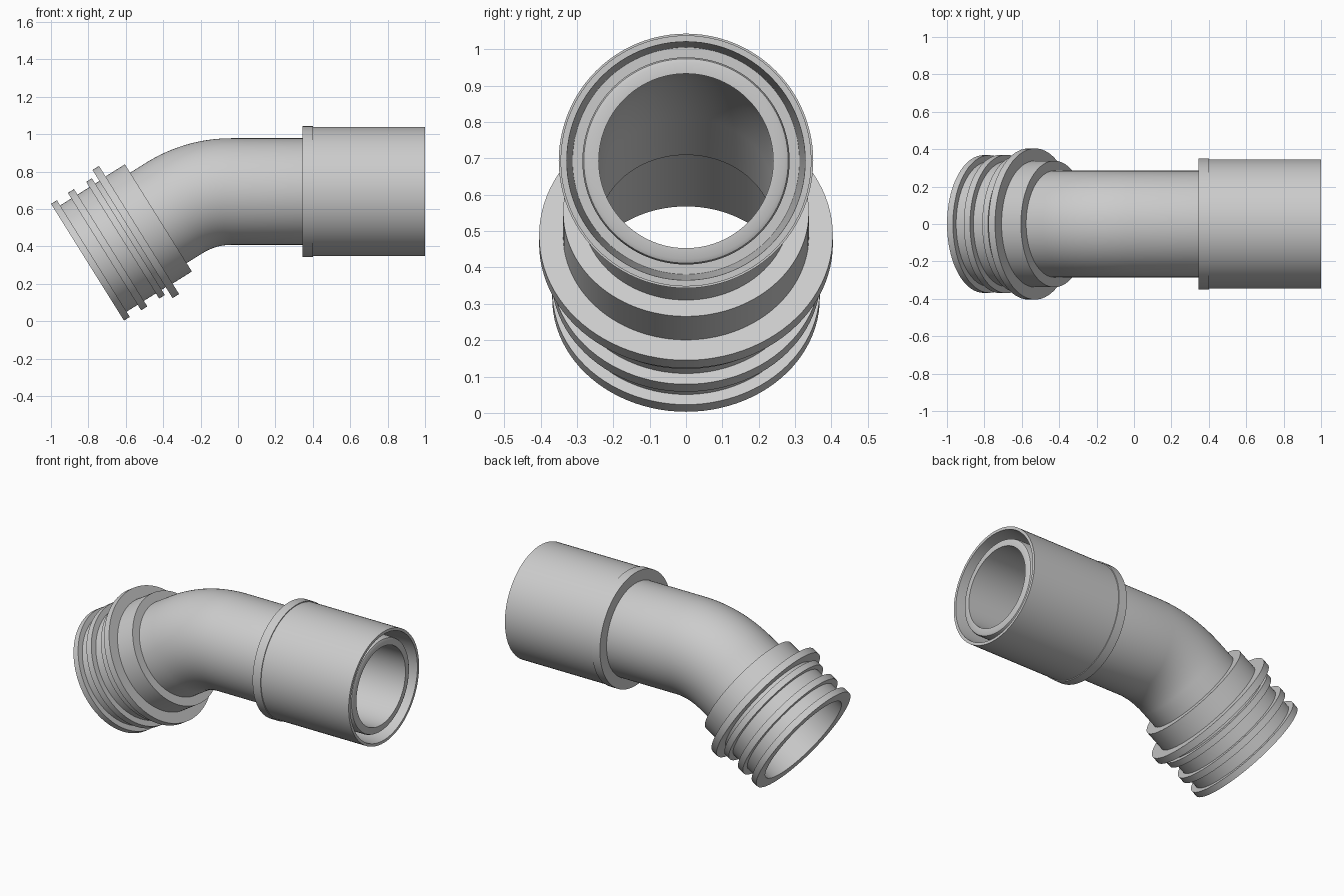
import bpy
import bmesh
import math
from mathutils import Vector

cube = bpy.data.objects.get("Cube")
if cube:
    bpy.data.objects.remove(cube, do_unlink=True)

grey = bpy.data.materials.new("light_grey")
grey.use_nodes = True
colour = (0.6, 0.6, 0.6, 1.0)
grey.diffuse_color = colour
grey.node_tree.nodes["Principled BSDF"].inputs["Base Color"].default_value = colour

# Centre line: tilted leg, circular bend, level leg along +x
SIDES = 96
ANGLE = math.radians(32)
ELBOW = Vector((-0.2, 0, 0.693))
LEG = 0.713
BEND_RADIUS = 0.575
TANGENT = BEND_RADIUS * math.tan(ANGLE / 2)
BEND_START = LEG - TANGENT
BEND_END = BEND_START + BEND_RADIUS * ANGLE
LEVEL = BEND_END - (ELBOW.x + TANGENT)    # path distance at x = 0


def frame(u):
    """Centre and in-plane radial direction at distance u from the tilted end."""
    turn = ANGLE * min(max((BEND_END - u) / (BEND_END - BEND_START), 0), 1)
    along = Vector((math.cos(turn), 0, math.sin(turn)))
    up = Vector((-math.sin(turn), 0, math.cos(turn)))
    if u <= BEND_START:
        centre = ELBOW + along * (u - LEG)
    elif u >= BEND_END:
        centre = Vector((u - LEVEL, 0, ELBOW.z))
    else:
        pivot = ELBOW + Vector((TANGENT, 0, -BEND_RADIUS))
        centre = pivot + up * BEND_RADIUS
    return centre, up


def sweep(name, profile):
    """Sweep a closed loop of (distance, radius) stations round the centre line."""
    bm = bmesh.new()
    rings = []
    for u, r in profile:
        centre, up = frame(u)
        ring = []
        for i in range(SIDES):
            a = math.tau * i / SIDES
            ring.append(bm.verts.new(centre + up * (r * math.cos(a))
                                     + Vector((0, r * math.sin(a), 0))))
        rings.append(ring)
    for k, ring in enumerate(rings):
        following = rings[(k + 1) % len(rings)]
        for i in range(SIDES):
            j = (i + 1) % SIDES
            bm.faces.new((ring[i], ring[j], following[j], following[i]))
    bmesh.ops.recalc_face_normals(bm, faces=bm.faces)
    mesh = bpy.data.meshes.new(name)
    bm.to_mesh(mesh)
    bm.free()
    mesh.materials.append(grey)
    obj = bpy.data.objects.new(name, mesh)
    bpy.context.collection.objects.link(obj)
    bpy.ops.object.select_all(action='DESELECT')
    obj.select_set(True)
    bpy.context.view_layer.objects.active = obj
    bpy.ops.object.shade_smooth_by_angle(angle=math.radians(25))
    return obj


# Bent pipe with a rounded lip at the level end
STEP = 0.36
OUTER, BORE = 0.285, 0.24
bend = [BEND_START + (BEND_END - BEND_START) * i / 24 for i in range(25)]
tip = LEVEL + 0.98
stations = [STEP] + bend
lip = [(tip - 0.015, OUTER), (tip - 0.005, 0.281), (tip, 0.27), (tip, BORE)]
sweep("bent_pipe", [(u, OUTER) for u in stations] + lip
      + [(u, BORE) for u in reversed(stations)])

# Ribbed spigot: three sealing ribs, a larger stop flange and a shoulder
GROOVE = 0.335
ribs = [(0.0, 0.037, 0.368), (0.107, 0.146, 0.37),
        (0.222, 0.258, 0.368), (0.284, 0.325, 0.404)]
outline = []
for start, end, radius in ribs:
    outline += [(start, GROOVE), (start, radius), (end, radius), (end, GROOVE)]
outline += [(0.325, 0.338), (0.447, 0.338), (0.447, 0.2845),
            (STEP, 0.2845), (STEP, 0.298), (0.0, 0.298)]
sweep("ribbed_spigot", outline)

# Socket sleeve with a raised back band and a tapered recess round the pipe
sleeve = [(0.345, 0.275), (0.345, 0.35), (0.4, 0.35), (0.4, 0.345),
          (1.0, 0.345), (1.0, 0.328), (0.65, 0.312), (0.65, 0.275)]
sweep("socket_sleeve", [(LEVEL + x, r) for x, r in sleeve])
